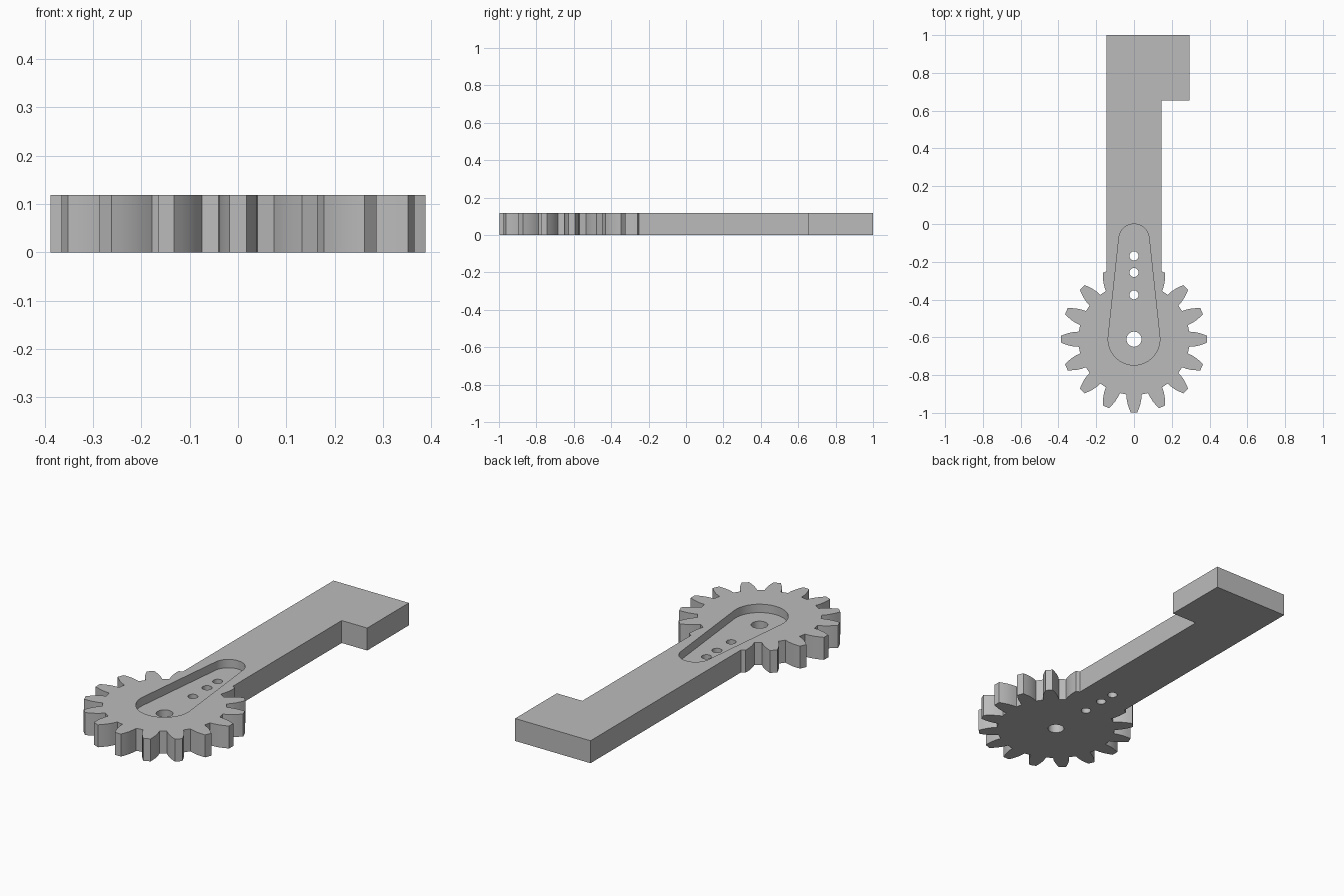
import bpy
import bmesh
from math import sin, cos, pi, radians, acos
from mathutils import Vector

if "Cube" in bpy.data.objects:
    bpy.data.objects.remove(bpy.data.objects["Cube"])

THICK = 0.118
FLOOR = 0.074          # height of the recess floor
HUB = Vector((0, -0.61))
TEETH = 16

grey = bpy.data.materials.new("plain grey")
grey.use_nodes = True
colour = (0.5, 0.5, 0.5, 1)
grey.diffuse_color = colour
grey.node_tree.nodes["Principled BSDF"].inputs["Base Color"].default_value = colour


def prism(name, outline, z0, z1):
    """Extrude a flat counter-clockwise outline from z0 to z1."""
    bm = bmesh.new()
    face = bm.faces.new([bm.verts.new((x, y, z0)) for x, y in outline])
    top = bmesh.ops.extrude_face_region(bm, geom=[face])["geom"]
    for v in top:
        if isinstance(v, bmesh.types.BMVert):
            v.co.z = z1
    bmesh.ops.recalc_face_normals(bm, faces=bm.faces)
    mesh = bpy.data.meshes.new(name)
    bm.to_mesh(mesh)
    bm.free()
    mesh.materials.append(grey)
    obj = bpy.data.objects.new(name, mesh)
    bpy.context.collection.objects.link(obj)
    return obj


def arc(centre, r, a0, a1, steps):
    angles = [a0 + (a1 - a0) * i / steps for i in range(steps + 1)]
    return [(centre[0] + r * cos(a), centre[1] + r * sin(a)) for a in angles]


def combine(target, tool, operation):
    """Apply a boolean and discard the tool."""
    mod = target.modifiers.new("combine", "BOOLEAN")
    mod.operation = operation
    mod.solver = "EXACT"
    mod.object = tool
    bpy.context.view_layer.objects.active = target
    bpy.ops.object.modifier_apply(modifier=mod.name)
    bpy.data.objects.remove(tool)


# Gear: each tooth is a mirrored flank of (radius, half angle in degrees)
flank = [(0.295, 7.8), (0.32, 6.9), (0.345, 5.6), (0.37, 3.9), (0.388, 2.6)]
tooth = [(r, -a) for r, a in flank] + [(r, a) for r, a in reversed(flank)]
gear_outline = []
for i in range(TEETH):
    for r, a in tooth:
        t = 2 * pi * i / TEETH + radians(a)
        gear_outline.append((HUB.x + r * cos(t), HUB.y + r * sin(t)))
gear_arm = prism("gear_arm", gear_outline, 0, THICK)

# Arm with its sideways foot
arm_outline = [(-0.145, HUB.y), (0.145, HUB.y), (0.145, 0.654),
               (0.293, 0.654), (0.293, 1), (-0.145, 1)]
combine(gear_arm, prism("arm", arm_outline, 0, THICK), "UNION")

# Tapered recess: two arcs joined by tangent lines
big, small = 0.137, 0.08
tip = Vector((0, -small))
tilt = pi / 2 - acos((big - small) / (tip - HUB).length)
recess = arc(tip, small, tilt, pi - tilt, 24) + arc(HUB, big, pi - tilt, 2 * pi + tilt, 32)
combine(gear_arm, prism("recess_cutter", recess, FLOOR, THICK + 0.1), "DIFFERENCE")

# Shaft hole and three screw holes
for y, r in [(HUB.y, 0.04), (-0.375, 0.024), (-0.257, 0.024), (-0.169, 0.024)]:
    ring = arc((0, y), r, 0, 2 * pi, 32)[:-1]
    combine(gear_arm, prism("hole_cutter", ring, -0.1, THICK + 0.1), "DIFFERENCE")

# Smooth curved walls, keep edges sharp
bpy.ops.object.select_all(action="DESELECT")
gear_arm.select_set(True)
bpy.context.view_layer.objects.active = gear_arm
bpy.ops.object.shade_smooth_by_angle(angle=radians(20))
